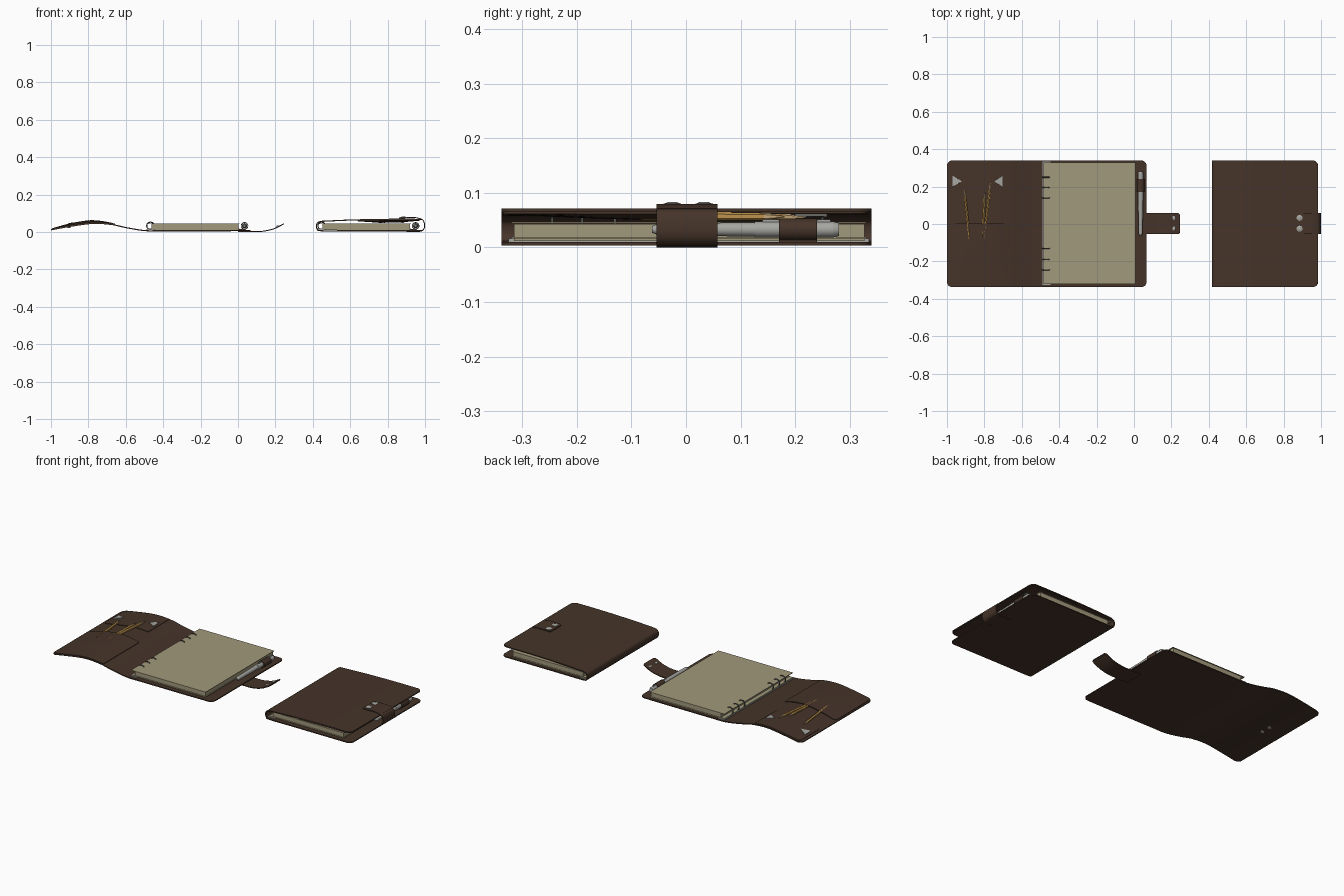
import bpy, bmesh, math
from mathutils import Vector

if "Cube" in bpy.data.objects:
    bpy.data.objects.remove(bpy.data.objects["Cube"])


def material(name, rgb):
    m = bpy.data.materials.new(name)
    m.diffuse_color = (*rgb, 1)
    m.use_nodes = True
    m.node_tree.nodes["Principled BSDF"].inputs["Base Color"].default_value = m.diffuse_color
    return m


LEATHER = material("brown leather", (0.060, 0.034, 0.022))
PAPER = material("cream paper", (0.36, 0.32, 0.20))
METAL = material("grey metal", (0.38, 0.38, 0.36))
RING = material("dark ring metal", (0.09, 0.085, 0.075))
PENCIL = material("yellow pencil", (0.50, 0.28, 0.07))
WOOD = material("pencil wood", (0.58, 0.40, 0.20))


def finish(name, bm, mat, thick=0, smooth=True):
    bmesh.ops.recalc_face_normals(bm, faces=bm.faces)
    me = bpy.data.meshes.new(name)
    bm.to_mesh(me)
    bm.free()
    ob = bpy.data.objects.new(name, me)
    bpy.context.collection.objects.link(ob)
    me.materials.append(mat)
    bpy.ops.object.select_all(action='DESELECT')
    ob.select_set(True)
    bpy.context.view_layer.objects.active = ob
    if thick:
        mod = ob.modifiers.new("thickness", 'SOLIDIFY')
        mod.thickness, mod.offset = thick, 0
        bpy.ops.object.modifier_apply(modifier=mod.name)
    if smooth:
        bpy.ops.object.shade_smooth_by_angle(angle=math.radians(35))
    return ob


def spline(pts, n=8):
    """Smooth curve through a few x-z points."""
    P = [Vector(p) for p in pts]
    P = [2 * P[0] - P[1]] + P + [2 * P[-1] - P[-2]]
    out = []
    for a, b, c, d in zip(P, P[1:], P[2:], P[3:]):
        for i in range(n):
            t = i / n
            out.append(0.5 * (2 * b + (c - a) * t + (2 * a - 5 * b + 4 * c - d) * t * t
                              + (3 * b - a - 3 * c + d) * t ** 3))
    return out + [P[-2]]


def sheet(name, path, y0, y1, thick=0.006, r0=0, r1=0, lift=None):
    """Leather sheet following an x-z path, with rounded corners at either end."""
    acc = [0]
    for a, b in zip(path, path[1:]):
        acc.append(acc[-1] + (b - a).length)
    L = acc[-1]
    arc = [1 - math.cos(i * math.pi / 12) for i in range(7)]
    ss = sorted({round(s, 5) for s in
                 [r0 * a for a in arc] + [L - r1 * a for a in arc]
                 + [s for s in acc if r0 < s < L - r1]})
    bm, rows, ny = bmesh.new(), [], 8
    for s in ss:
        k = max(i for i in range(len(acc) - 1) if acc[i] <= s + 1e-6)
        t = (s - acc[k]) / max(acc[k + 1] - acc[k], 1e-9)
        p = path[k].lerp(path[k + 1], min(t, 1))
        ins = 0
        for r, d in ((r0, s), (r1, L - s)):
            if d < r:
                ins = r - math.sqrt(max(r * r - (r - d) ** 2, 0))
        row = []
        for j in range(ny + 1):
            v = j / ny
            dz = lift(s / L, v) if lift else 0
            row.append(bm.verts.new((p.x, y0 + ins + (y1 - y0 - 2 * ins) * v, p.y + dz)))
        rows.append(row)
    for a, b in zip(rows, rows[1:]):
        for j in range(ny):
            bm.faces.new((a[j], a[j + 1], b[j + 1], b[j]))
    return finish(name, bm, LEATHER, thick)


def box(name, x0, x1, y0, y1, z0, z1, mat):
    bm = bmesh.new()
    bmesh.ops.create_cube(bm, size=1)
    for v in bm.verts:
        v.co = ((x0 + x1) / 2 + v.co.x * (x1 - x0), (y0 + y1) / 2 + v.co.y * (y1 - y0),
                (z0 + z1) / 2 + v.co.z * (z1 - z0))
    return finish(name, bm, mat, smooth=False)


def rod(name, a, b, ra, rb, mat, seg=20):
    a, b = Vector(a), Vector(b)
    bm = bmesh.new()
    bmesh.ops.create_cone(bm, cap_ends=True, segments=seg, radius1=ra, radius2=rb, depth=(b - a).length)
    q = (b - a).to_track_quat('Z', 'Y')
    for v in bm.verts:
        v.co = q @ v.co + (a + b) / 2
    return finish(name, bm, mat)


def ring(name, x, y, z, R, r):
    bpy.ops.mesh.primitive_torus_add(location=(x, y, z), rotation=(math.pi / 2, 0, 0), major_radius=R,
                                     minor_radius=r, major_segments=24, minor_segments=8)
    ob = bpy.context.object
    ob.name = name
    ob.data.materials.append(RING)
    bpy.ops.object.shade_smooth_by_angle(angle=math.radians(60))


def height(path, x):
    for a, b in zip(path, path[1:]):
        if min(a.x, b.x) <= x <= max(a.x, b.x) and a.x != b.x:
            return a.y + (b.y - a.y) * (x - a.x) / (b.x - a.x)
    return path[-1].y


def snap(name, x, y, z, r=0.016, d=1):
    rod(name, (x, y, z), (x, y, z + 0.003 * d), r, r, METAL)
    rod(name + "_cap", (x, y, z + 0.003 * d), (x, y, z + 0.006 * d), r * 0.9, r * 0.45, METAL)


def flap_parts(tag, path, fx, s):
    """Pockets, pencils and corner plates on the inside of the front flap (s: inside direction)."""
    def strip(x0, x1, h):
        xs = [x0 + (x1 - x0) * i / 16 for i in range(17)]
        return [Vector((fx(x), height(path, fx(x)) + s * h)) for x in xs]

    def at(x, y, h):
        return (fx(x), y, height(path, fx(x)) + s * h)
    sheet(tag + "_lower_pocket", strip(-0.993, -0.658, 0.005), -0.335, 0.003, 0.004, 0.02, 0,
          lambda u, v: s * 0.011 * math.sin(math.pi * u) * math.sin(v * math.pi / 2))
    sheet(tag + "_upper_panel", strip(-0.985, -0.69, 0.004), 0.135, 0.332, 0.004, 0.02, 0)
    for i, (x, y, xb) in enumerate(((-0.907, 0.18, -0.88), (-0.768, 0.22, -0.802), (-0.798, 0.17, -0.81))):
        a, b = Vector(at(xb, -0.08, 0.010)), Vector(at(x, y, 0.012))
        m = a.lerp(b, 0.86)
        rod(f"{tag}_pencil_{i}", a, m, 0.0075, 0.0075, PENCIL, 6)
        rod(f"{tag}_pencil_tip_{i}", m, b, 0.0075, 0.001, WOOD, 6)
    # small triangular corner plates
    for i, (xa, xb) in enumerate(((-0.97, -0.918), (-0.703, -0.748))):
        bm = bmesh.new()
        bm.faces.new([bm.verts.new(at(*p, 0.0085)) for p in ((xa, 0.258), (xa, 0.2), (xb, 0.228))])
        finish(f"{tag}_corner_plate_{i}", bm, METAL, 0.003, False)


def insides(tag, dx):
    """Pages, binder rings, pen and pen loop."""
    box(tag + "_ring_plate", dx - 0.488, dx - 0.446, -0.325, 0.335, 0.010, 0.016, METAL)
    box(tag + "_pages", dx - 0.462, dx + 0.004, -0.315, 0.327, 0.012, 0.043, PAPER)
    box(tag + "_top_page", dx - 0.485, dx + 0.009, -0.32, 0.33, 0.044, 0.047, PAPER)
    box(tag + "_back_page", dx - 0.485, dx + 0.009, -0.32, 0.33, 0.016, 0.019, PAPER)
    for i, y in enumerate((-0.245, -0.19, -0.13, 0.14, 0.195, 0.25)):
        ring(f"{tag}_ring_{i}", dx - 0.468, y, 0.033, 0.020, 0.003)
    px, pz = dx + 0.035, 0.033
    for n, y0, y1, r0, r1, m in (("pen_tip", -0.062, -0.05, 0.006, 0.011, METAL),
                                 ("pen_barrel", -0.05, 0.125, 0.011, 0.013, METAL),
                                 ("pen_grip", 0.125, 0.27, 0.0145, 0.0145, METAL),
                                 ("pen_end", 0.27, 0.28, 0.0145, 0.012, METAL)):
        rod(f"{tag}_{n}", (px, y0, pz), (px, y1, pz), r0, r1, m)
    box(tag + "_pen_clip", px - 0.003, px + 0.003, 0.14, 0.265, pz + 0.013, pz + 0.018, METAL)
    loop = [Vector((px + 0.018 * math.sin(a), pz + 0.018 * math.cos(a)))
            for a in [i * math.pi / 12 for i in range(25)]]
    sheet(tag + "_pen_loop", loop, 0.17, 0.24, 0.004)
    box(tag + "_pen_loop_tab", px - 0.035, px + 0.004, 0.17, 0.24, 0.010, 0.015, LEATHER)


# Open notebook
open_path = spline([(-1, 0.012), (-0.9, 0.030), (-0.78, 0.046), (-0.68, 0.041), (-0.6, 0.024),
                    (-0.5, 0.008), (-0.4, 0.007), (-0.1, 0.007), (0.068, 0.008)])
sheet("open_cover", open_path, -0.338, 0.34, 0.006, 0.03, 0.03)
flap_parts("open", open_path, lambda x: x, 1)
insides("open", 0)
strap_path = spline([(0.0, 0.003), (0.07, 0.003), (0.13, 0.004), (0.19, 0.017), (0.246, 0.044)])
sheet("open_strap", strap_path, -0.054, 0.058, 0.005, 0, 0.015)
for i, y in enumerate((-0.025, 0.033)):
    snap(f"open_strap_snap_{i}", 0.215, y, height(strap_path, 0.215) + 0.002, 0.011)
    snap(f"open_flap_stud_{i}", -0.905, y, height(open_path, -0.905) - 0.002, 0.011, -1)

# Closed notebook
top_path = spline([(0.440, 0.057), (0.6, 0.064), (0.8, 0.068), (0.983, 0.068)])
spine = spline([(0.985, 0.007), (0.8, 0.007), (0.6, 0.007), (0.445, 0.007), (0.424, 0.016),
                (0.419, 0.032), (0.424, 0.048), (0.440, 0.057)])
sheet("closed_cover", spine + top_path[1:], -0.338, 0.34, 0.006, 0.03, 0.03)
flap_parts("closed", top_path, lambda x: -0.02 - x, -1)
insides("closed", 0.915)
closed_strap = spline([(0.9, 0.003), (0.965, 0.003), (0.99, 0.012), (0.9975, 0.035), (0.988, 0.064),
                       (0.955, 0.076), (0.92, 0.077), (0.86, 0.075)])
sheet("closed_strap", closed_strap, -0.054, 0.058, 0.005, 0, 0.015)
for i, y in enumerate((-0.025, 0.033)):
    snap(f"closed_strap_snap_{i}", 0.885, y, 0.0775)
